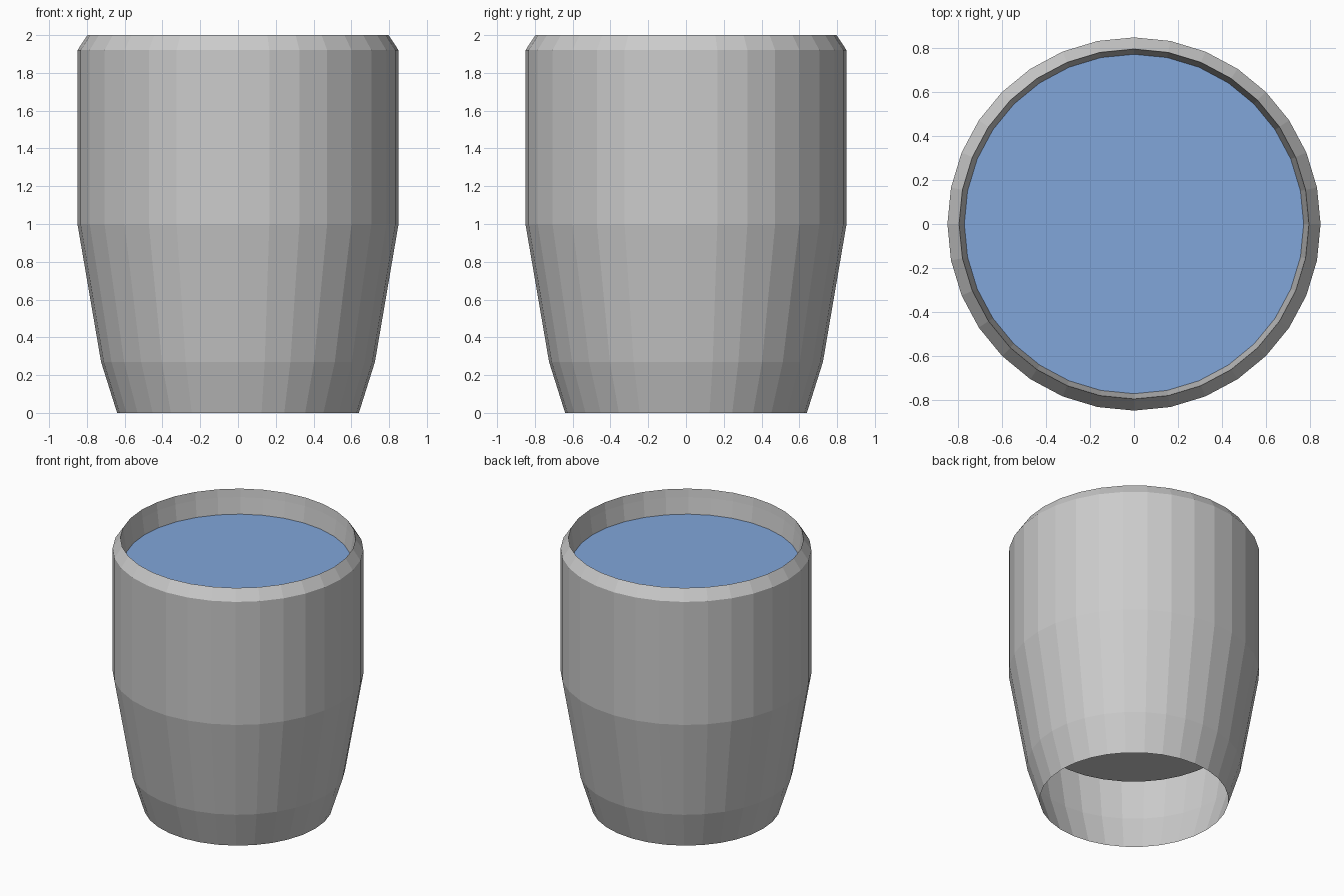
import bpy, bmesh
from math import cos, sin, tau

if "Cube" in bpy.data.objects:
    bpy.data.objects.remove(bpy.data.objects["Cube"])

SIDES = 32


def lathe(name, profile, cap_end=False):
    """Spin (radius, z) points round the z axis; optionally close the last ring."""
    bm = bmesh.new()
    rings = [[bm.verts.new((r * cos(tau * i / SIDES), r * sin(tau * i / SIDES), z))
              for i in range(SIDES)] for r, z in profile]
    for a, b in zip(rings, rings[1:]):
        for i in range(SIDES):
            j = (i + 1) % SIDES
            bm.faces.new((a[i], a[j], b[j], b[i]))
    if cap_end:
        bm.faces.new(rings[-1])
    mesh = bpy.data.meshes.new(name)
    bm.to_mesh(mesh)
    bm.free()
    obj = bpy.data.objects.new(name, mesh)
    bpy.context.collection.objects.link(obj)
    return obj


# Cup: outer wall from the hollow foot up, over the rim, down to the raised floor
lathe("cup", [
    (0.64, 0.0), (0.725, 0.27), (0.85, 1.0), (0.85, 1.92), (0.797, 2.0),
    (0.79, 1.94), (0.773, 1.82), (0.77, 1.0), (0.69, 0.54),
], cap_end=True)

# Drink: flat surface just below the rim
drink = lathe("drink_surface", [(0.773, 1.82)], cap_end=True)
blue = bpy.data.materials.new("blue_drink")
blue.diffuse_color = (0.22, 0.38, 0.70, 1.0)
blue.use_nodes = True
blue.node_tree.nodes["Principled BSDF"].inputs["Base Color"].default_value = blue.diffuse_color
drink.data.materials.append(blue)
